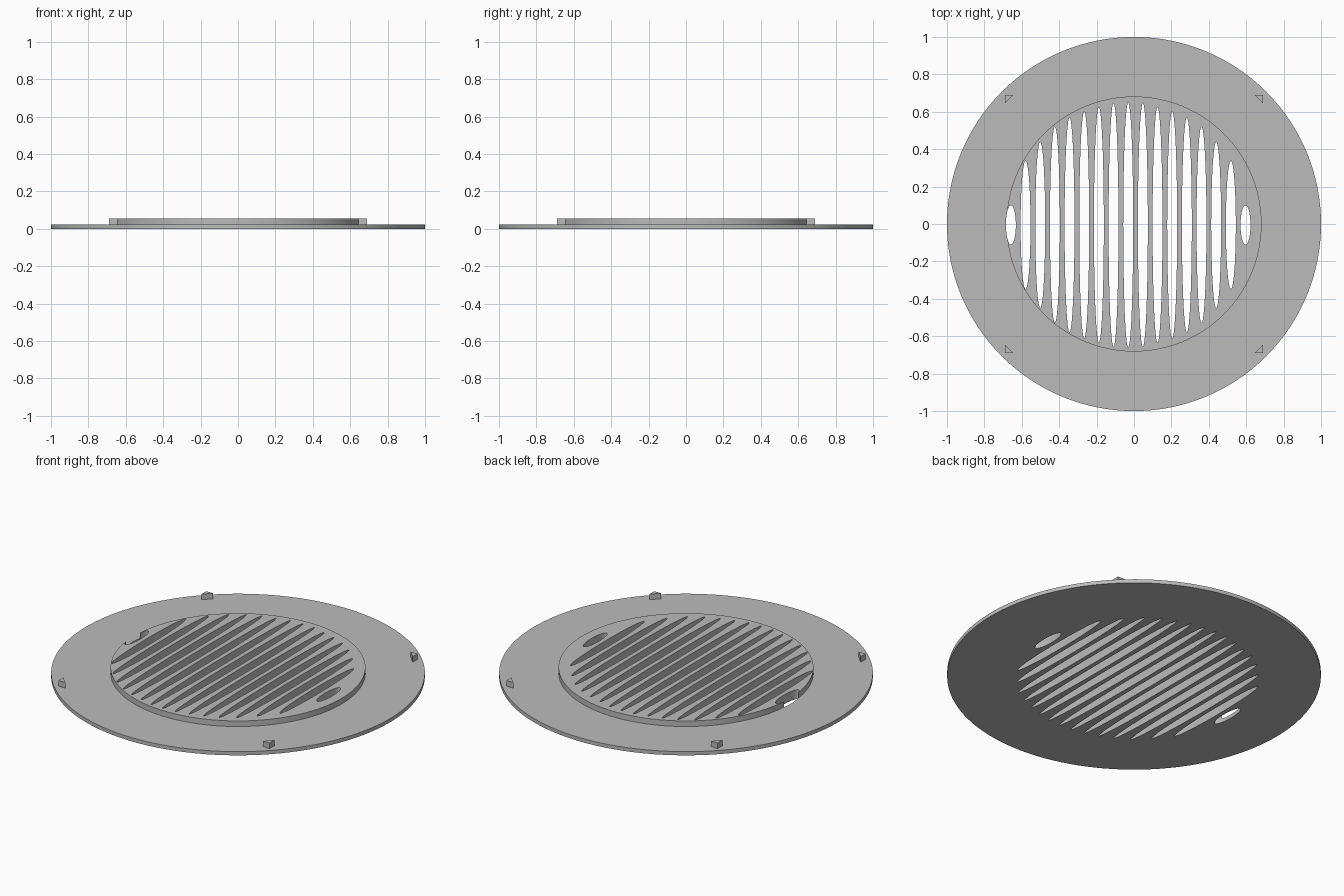
import bpy, bmesh, math
from mathutils import Matrix

cube = bpy.data.objects.get("Cube")
if cube:
    bpy.data.objects.remove(cube, do_unlink=True)

PLATE_TOP, TOP = 0.022, 0.055

grey = bpy.data.materials.new("light grey")
grey.use_nodes = True
COLOUR = (0.5, 0.5, 0.5, 1)
grey.diffuse_color = COLOUR
grey.node_tree.nodes["Principled BSDF"].inputs["Base Color"].default_value = COLOUR


def finish(bm, name):
    bmesh.ops.recalc_face_normals(bm, faces=bm.faces)
    mesh = bpy.data.meshes.new(name)
    bm.to_mesh(mesh)
    bm.free()
    mesh.materials.append(grey)
    obj = bpy.data.objects.new(name, mesh)
    bpy.context.collection.objects.link(obj)
    return obj


# Flanged disc: stacked rings joined into one closed body
def stepped_disc(name, profile, sides=128):
    bm = bmesh.new()
    rings = []
    for r, z in profile:
        rings.append([bm.verts.new((r * math.cos(a), r * math.sin(a), z))
                      for a in (math.tau * i / sides for i in range(sides))])
    for low, high in zip(rings, rings[1:]):
        for i in range(sides):
            j = (i + 1) % sides
            bm.faces.new((low[i], low[j], high[j], high[i]))
    bm.faces.new(rings[0][::-1])
    bm.faces.new(rings[-1])
    return finish(bm, name)


grille = stepped_disc("grille_disc", [(1, 0), (1, PLATE_TOP), (0.682, PLATE_TOP), (0.682, TOP)])

# Elliptical slots, symmetric about a slightly offset centre line
half_lengths = [0.655, 0.652, 0.63, 0.607, 0.575, 0.524, 0.444, 0.343, 0.105]
bm = bmesh.new()
for i in range(-8, 9):
    place = Matrix.Translation((-0.031 + i * 0.0784, -0.005, 0.03))
    stretch = Matrix.Diagonal((0.0265, half_lengths[abs(i)], 1, 1))
    bmesh.ops.create_cone(bm, cap_ends=True, segments=48, radius1=1, radius2=1,
                          depth=0.2, matrix=place @ stretch)
cutter = finish(bm, "slot_cutter")
cutter.hide_render = True

cut = grille.modifiers.new("slots", "BOOLEAN")
cut.operation = "DIFFERENCE"
cut.solver = "EXACT"
cut.object = cutter
bpy.context.view_layer.objects.active = grille
grille.select_set(True)
bpy.ops.object.modifier_apply(modifier=cut.name)
bpy.data.objects.remove(cutter, do_unlink=True)
bpy.ops.object.shade_smooth_by_angle(angle=math.radians(30))

# Four triangular corner lugs with the right angle facing outwards
for side, sx in (("left", 1), ("right", -1)):
    for end, sy in (("front", -1), ("back", 1)):
        bm = bmesh.new()
        outline = [(0.69, 0.69), (0.645, 0.69), (0.69, 0.645)]
        face = bm.faces.new([bm.verts.new((x * sx, y * sy, PLATE_TOP - 0.004)) for x, y in outline])
        top = bmesh.ops.extrude_face_region(bm, geom=[face])["geom"]
        bmesh.ops.translate(bm, vec=(0, 0, TOP - PLATE_TOP + 0.004),
                            verts=[v for v in top if isinstance(v, bmesh.types.BMVert)])
        finish(bm, f"{end}_{side}_lug")
